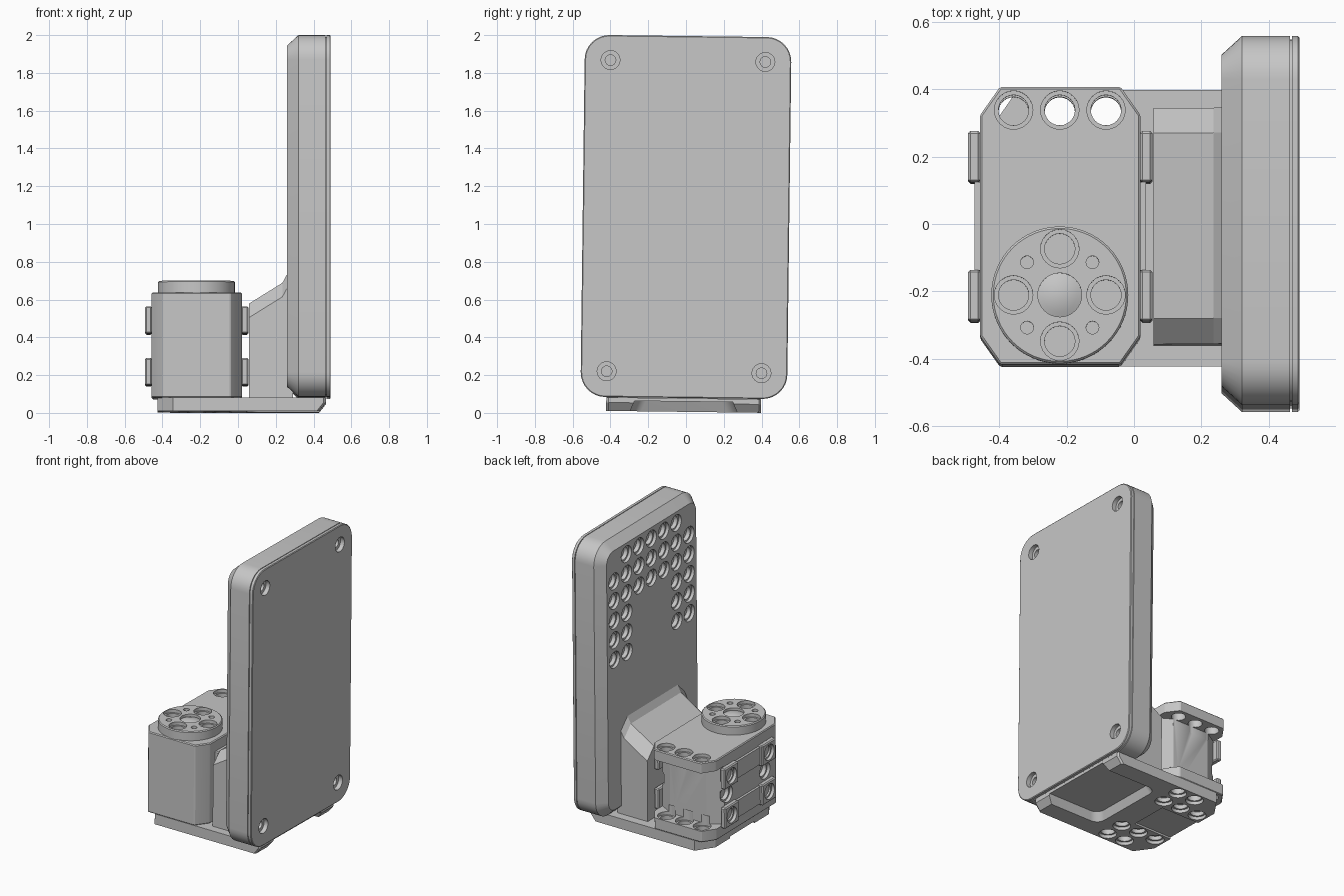
import bpy, bmesh, math
from mathutils import Matrix, Vector

cube = bpy.data.objects.get("Cube")
if cube:
    bpy.data.objects.remove(cube)

GREY = (0.57, 0.57, 0.57, 1)
grey = bpy.data.materials.new("plain_grey")
grey.use_nodes = True
grey.diffuse_color = GREY
grey.node_tree.nodes["Principled BSDF"].inputs["Base Color"].default_value = GREY

PITCH = 0.137                    # spacing of the mounting-hole grid
TILT = Matrix.Translation((0, 0, 1.04)) @ Matrix.Rotation(-0.0125, 4, 'X') @ Matrix.Translation((0, 0, -1.04))


def loft(bm, rings):
    """Closed skin through rings of matching points."""
    vs = [[bm.verts.new(p) for p in r] for r in rings]
    n = len(vs[0])
    faces = [bm.faces.new(vs[0]), bm.faces.new(vs[-1])]
    for a, b in zip(vs, vs[1:]):
        faces += [bm.faces.new((a[i], a[(i + 1) % n], b[(i + 1) % n], b[i])) for i in range(n)]
    bmesh.ops.recalc_face_normals(bm, faces=faces)


def box(bm, x0, x1, y0, y1, z0, z1):
    loft(bm, [[(x0, y0, z), (x1, y0, z), (x1, y1, z), (x0, y1, z)] for z in (z0, z1)])


def bore(bm, pos, axis, steps, n=24):
    """Stepped round solid; steps are (radius, distance along the axis)."""
    d = Vector(axis)
    q = d.to_track_quat('Z', 'Y')
    loft(bm, [[Vector(pos) + d * t + q @ Vector((r * math.cos(a), r * math.sin(a), 0))
               for a in (2 * math.pi * i / n for i in range(n))] for r, t in steps])


def rounded(hw, hh, r, seg=8):
    pts = []
    for k, (sx, sy) in enumerate(((1, 1), (-1, 1), (-1, -1), (1, -1))):
        for i in range(seg + 1):
            a = math.pi / 2 * (k + i / seg)
            pts.append((sx * (hw - r) + r * math.cos(a), sy * (hh - r) + r * math.sin(a)))
    return pts


def chamfered(x0, x1, h, cx, cy, right=True):
    """Plan outline with cut corners, optionally only on the -x side."""
    rx, ry = (cx, cy) if right else (0.012, 0.012)
    return [(x0 + cx, -h), (x1 - rx, -h), (x1, -h + ry), (x1, h - ry),
            (x1 - rx, h), (x0 + cx, h), (x0, h - cy), (x0, -h + cy)]


def obj_from(bm, name):
    me = bpy.data.meshes.new(name)
    bm.to_mesh(me)
    bm.free()
    ob = bpy.data.objects.new(name, me)
    bpy.context.collection.objects.link(ob)
    return ob


def finish(bm, name, *cuts, bevel=0):
    """Make the part, carve each cutter out in turn, shade and tilt it."""
    ob = obj_from(bm, name)
    ob.data.materials.append(grey)
    if bevel:
        m = ob.modifiers.new("edge", 'BEVEL')
        m.width, m.segments = bevel, 1
    tools = []
    for cut in cuts:
        tool = obj_from(cut, name + "_cutter")
        tool.hide_render = True
        tool.data.materials.append(grey)
        m = ob.modifiers.new("carve", 'BOOLEAN')
        m.object, m.operation, m.solver = tool, 'DIFFERENCE', 'EXACT'
        tools.append(tool)
    bpy.context.view_layer.update()
    ev = ob.evaluated_get(bpy.context.evaluated_depsgraph_get())
    me = bpy.data.meshes.new_from_object(ev)
    ob.modifiers.clear()
    ob.data = me
    for tool in tools:
        bpy.data.objects.remove(tool)
    bpy.ops.object.select_all(action='DESELECT')
    ob.select_set(True)
    bpy.context.view_layer.objects.active = ob
    bpy.ops.object.shade_smooth_by_angle(angle=math.radians(25))
    me.transform(TILT)


SOCKET = [(0.057, -0.02), (0.057, 0.022), (0.045, 0.022), (0.045, 0.05)]
THROUGH = SOCKET[:3] + [(0.045, 0.12)]

# Tall panel with chamfered back rim and a thin seam around the cover
bm, cut = bmesh.new(), bmesh.new()
profile = [(0.26, 0.055), (0.32, 0), (0.463, 0), (0.463, 0.01), (0.468, 0.01),
           (0.468, 0), (0.486, 0), (0.49, 0.005)]
loft(bm, [[(x, y, 1.037 + z) for y, z in rounded(0.547 - i, 0.958 - i, 0.13 - i)] for x, i in profile])
# Screw holes in the cover
for y in (-0.41, 0.41):
    for z in (0.215, 1.863):
        bore(cut, (0.49, y, z), (-1, 0, 0), [(0.05, -0.02), (0.05, 0.03), (0.028, 0.03), (0.028, 0.07)])
# Grid of sockets on the back: full rows on top, two columns down each side
for row in range(6):
    for col in range(-3, 4):
        if (row == 0 and abs(col) < 3) or row in (1, 2) or (row > 2 and abs(col) > 1):
            bore(cut, (0.26, col * PITCH, 1.863 - row * PITCH), (1, 0, 0), SOCKET)
finish(bm, "panel", cut)

# Base plate, lower +x edge cut back, pocket under the panel and a shallow channel
bm, cut = bmesh.new(), bmesh.new()
plan = chamfered(-0.425, 0.465, 0.41, 0.08, 0.115, right=False)
loft(bm, [[(x - (s if x > 0.4 else 0), y, z) for x, y in plan]
          for z, s in ((0.0055, 0.035), (0.05, 0), (0.077, 0))])
loft(cut, [[(0.36 + x, y, z) for x, y in rounded(0.32 - i, 0.29 - i, 0.06)]
           for z, i in ((-0.02, -0.005), (0.06, 0.03))])
box(cut, -0.6, -0.13, -0.135, 0.135, -0.02, 0.018)
for s in (-1, 1):
    for x in (-0.22 - PITCH, -0.22, -0.22 + PITCH):
        bore(cut, (x, s * 0.206, 0.0055), (0, 0, 1), SOCKET)
        if x > -0.3:
            bore(cut, (x, s * 0.343, 0.0055), (0, 0, 1), THROUGH)
finish(bm, "base_plate", cut)

# Sloped brace joining the base and the panel
bm = bmesh.new()
loft(bm, [[(0.058, y, 0.07), (0.058, y, 0.575 - d), (0.235, y, 0.685 - d),
           (0.262, y, 0.735 - d), (0.29, y, 0.735 - d), (0.29, y, 0.07)]
          for y, d in ((-0.35, 0.075), (-0.275, 0), (0.275, 0), (0.35, 0.075))])
finish(bm, "brace")

# Motor body with a waist between two drilled flanges
bm, hollow, cut = bmesh.new(), bmesh.new(), bmesh.new()
plan = chamfered(-0.457, 0.02, 0.412, 0.06, 0.085)
loft(bm, [[(x, y, z) for x, y in plan] for z in (0.076, 0.633)])
waist = [(-0.6, 0.24), (-0.457, 0.24), (-0.36, 0.3), (-0.08, 0.3),
         (0.02, 0.24), (0.1, 0.24), (0.1, 0.5), (-0.6, 0.5)]
loft(hollow, [[(x, y, z) for x, y in waist] for z in (0.155, 0.56)])
for k in (-1, 0, 1):
    x = -0.22 + k * PITCH
    bore(cut, (x, 0.343, 0.633), (0, 0, -1), THROUGH)
    bore(cut, (x, 0.343, 0.05), (0, 0, 1), [(0.045, 0), (0.045, 0.083), (0.057, 0.083), (0.057, 0.16)])
for y in (-0.206, 0.206):
    for x, d in ((-0.457, 1), (0.02, -1)):
        bore(cut, (x, y, 0.352), (d, 0, 0), SOCKET)
finish(bm, "motor_body", hollow, cut, bevel=0.006)

# Square mounting tabs on both sides of the motor, with thinner strips between
for side, face, d in (("right", -0.455, -1), ("left", 0.018, 1)):
    for level, z in (("lower", 0.352 - PITCH), ("upper", 0.352 + PITCH)):
        for end, y in (("front", -0.206), ("back", 0.206)):
            bm, cut = bmesh.new(), bmesh.new()
            box(bm, *sorted((face, face + d * 0.037)), y - 0.076, y + 0.076, z - 0.072, z + 0.072)
            bore(cut, (face + d * 0.037, y, z), (-d, 0, 0),
                 [(0.054, -0.02), (0.054, 0.022), (0.042, 0.022), (0.042, 0.034)])
            finish(bm, f"{side}_{end}_{level}_tab", cut, bevel=0.007)
        bm = bmesh.new()
        box(bm, *sorted((face, face + d * 0.018)), -0.131, 0.131, z - 0.06, z + 0.06)
        finish(bm, f"{side}_{level}_strip")

# Round output horn with four sockets, four pin holes and a low domed centre
bm, cut = bmesh.new(), bmesh.new()
hub = Vector((-0.22, -0.206, 0.696))
bore(bm, hub, (0, 0, -1), [(0.197, 0), (0.203, 0.006), (0.203, 0.066)], 64)
for i in range(4):
    a = i * math.pi / 2
    bore(cut, hub + PITCH * Vector((math.cos(a), math.sin(a), 0)), (0, 0, -1), SOCKET)
    a += math.pi / 4
    bore(cut, hub + PITCH * Vector((math.cos(a), math.sin(a), 0)), (0, 0, -1), [(0.019, -0.02), (0.019, 0.04)], 16)
dome = [(0.065, -0.01)] + [(r, 0.003 + 3.5 * r * r) for r in (0.065, 0.05, 0.035, 0.02, 0.006)]
bore(cut, hub, (0, 0, -1), dome, 32)
finish(bm, "output_horn", cut)
